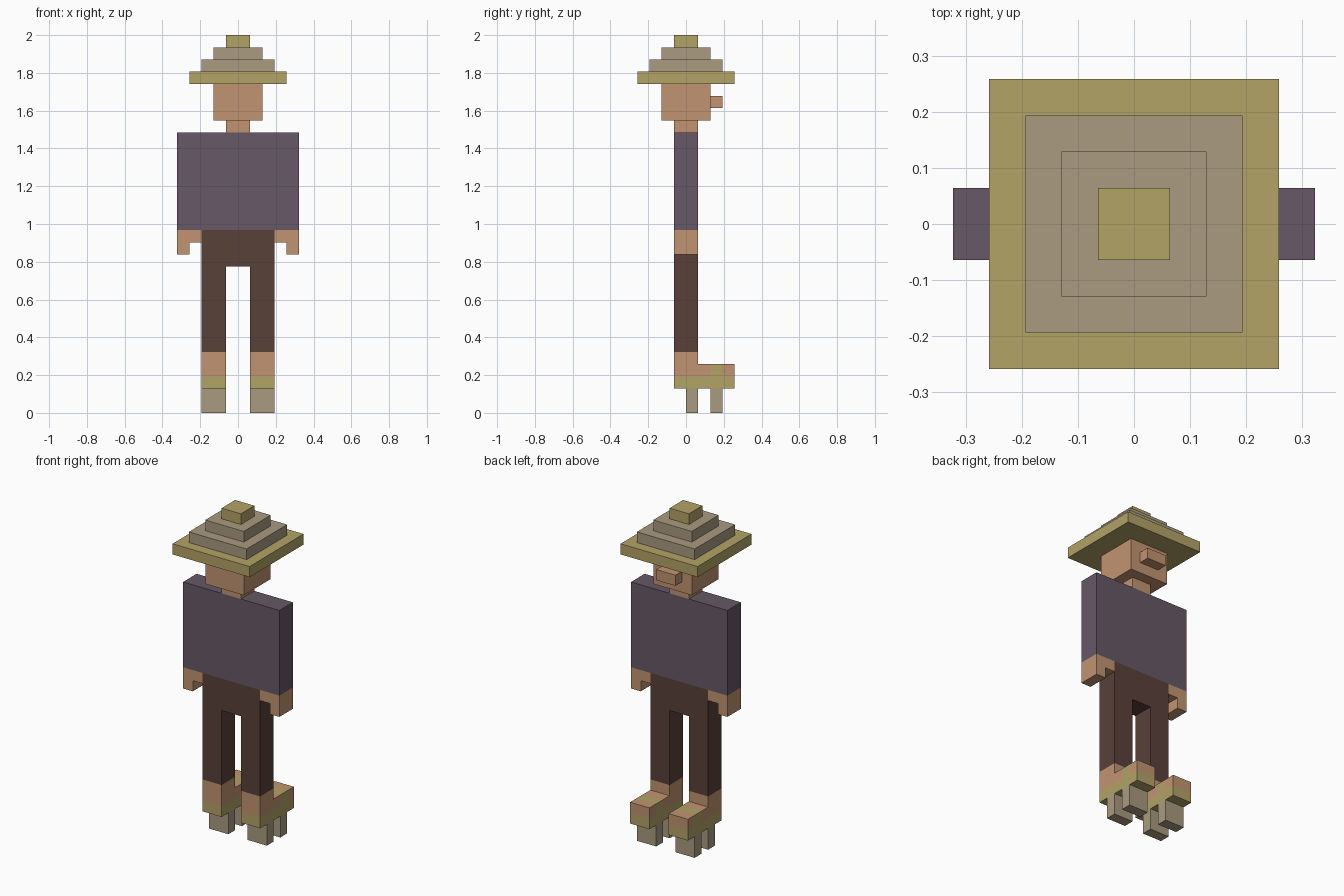
import bpy
import bmesh

cube = bpy.data.objects.get("Cube")
if cube:
    bpy.data.objects.remove(cube, do_unlink=True)

U = 2 / 31  # one block of the model


def linear(c):
    c /= 255
    return c / 12.92 if c <= 0.04045 else ((c + 0.055) / 1.055) ** 2.4


def material(name, rgb):
    mat = bpy.data.materials.new(name)
    mat.use_nodes = True
    colour = [linear(c) for c in rgb] + [1]
    mat.diffuse_color = colour
    bsdf = mat.node_tree.nodes["Principled BSDF"]
    bsdf.inputs["Base Color"].default_value = colour
    bsdf.inputs["Roughness"].default_value = 0.9
    return mat


SKIN = material("skin", (194, 148, 113))
SHIRT = material("plum cloth", (102, 88, 102))
TROUSERS = material("dark brown cloth", (89, 65, 57))
STRAW = material("olive straw", (179, 163, 103))
WOOD = material("taupe wood", (170, 155, 128))


def prism(name, mat, outline, y0, y1):
    """Extrude an x-z outline, given in blocks, from y0 to y1."""
    bm = bmesh.new()
    face = bm.faces.new([bm.verts.new((x * U, y0 * U, z * U)) for x, z in outline])
    new = bmesh.ops.extrude_face_region(bm, geom=[face])["geom"]
    verts = [v for v in new if isinstance(v, bmesh.types.BMVert)]
    bmesh.ops.translate(bm, verts=verts, vec=(0, (y1 - y0) * U, 0))
    bmesh.ops.recalc_face_normals(bm, faces=bm.faces)
    mesh = bpy.data.meshes.new(name)
    bm.to_mesh(mesh)
    bm.free()
    mesh.materials.append(mat)
    obj = bpy.data.objects.new(name, mesh)
    bpy.context.collection.objects.link(obj)
    return obj


def box(name, mat, x, y, z):
    outline = [(x[0], z[0]), (x[1], z[0]), (x[1], z[1]), (x[0], z[1])]
    return prism(name, mat, outline, *y)


# Stepped straw hat
for i, (half, mat) in enumerate([(4, STRAW), (3, WOOD), (2, WOOD), (1, STRAW)]):
    name = ["hat_brim", "hat_lower_step", "hat_upper_step", "hat_tip"][i]
    box(name, mat, (-half, half), (-half, half), (27 + i, 28 + i))

# Head, nose and neck
box("head", SKIN, (-2, 2), (-2, 2), (24, 27))
box("nose", SKIN, (-1, 1), (2, 3), (25, 26))
box("neck", SKIN, (-1, 1), (-1, 1), (23, 24))

# Shirt with sleeves, and trousers as one forked outline
box("shirt", SHIRT, (-5, 5), (-1, 1), (15, 23))
prism("trousers", TROUSERS,
      [(-3, 5), (-1, 5), (-1, 12), (1, 12), (1, 5), (3, 5), (3, 15), (-3, 15)], -1, 1)

# Hands, feet and sandals on both sides
for side, s in (("left", 1), ("right", -1)):
    hand = [(3, 14), (4, 14), (4, 13), (5, 13), (5, 15), (3, 15)]
    prism(side + "_hand", SKIN, [(s * x, z) for x, z in hand], -1, 1)
    leg = sorted((s, 3 * s))
    box(side + "_ankle", SKIN, leg, (-1, 1), (3, 5))
    box(side + "_instep", SKIN, leg, (1, 2), (3, 4))
    box(side + "_sandal_strap", STRAW, leg, (2, 3), (3, 4))
    box(side + "_toes", SKIN, leg, (3, 4), (3, 4))
    box(side + "_sandal_sole", STRAW, leg, (-1, 4), (2, 3))
    for end, y in (("heel", 0), ("toe", 2)):
        box(f"{side}_sandal_{end}_block", WOOD, leg, (y, y + 1), (0, 2))
